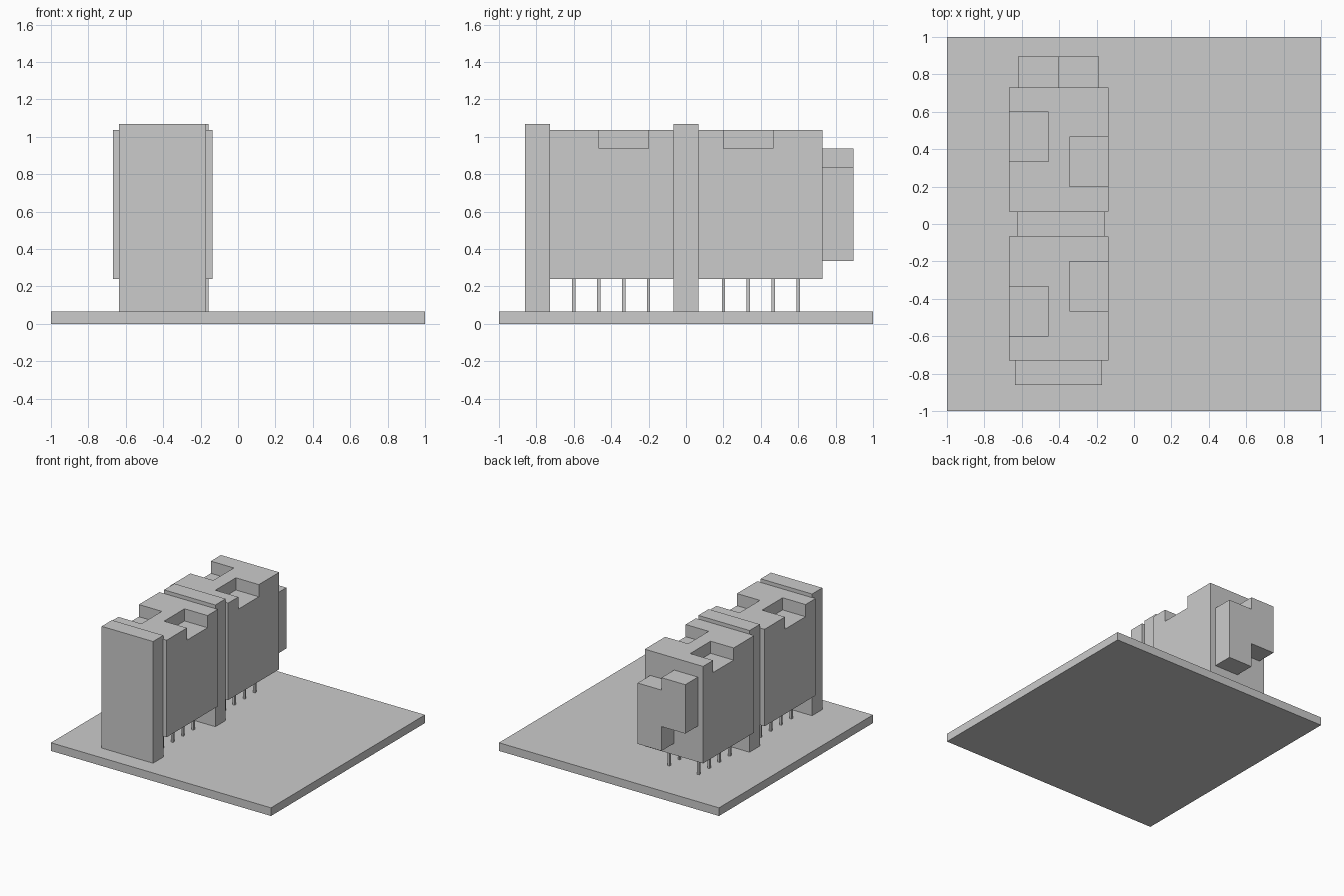
import bpy

cube = bpy.data.objects.get("Cube")
if cube:
    bpy.data.objects.remove(cube, do_unlink=True)

BASE_TOP = 0.067
AXIS = -0.402        # x of the row of housings
BODY_Z = (0.24, 1.037)
HALF_WIDTH = 0.265


def box(name, x, y, z):
    """Axis-aligned box from (min, max) ranges."""
    spans = (x, y, z)
    bpy.ops.mesh.primitive_cube_add(size=1, location=[sum(s) / 2 for s in spans])
    obj = bpy.context.object
    obj.name = obj.data.name = name
    obj.scale = [s[1] - s[0] for s in spans]
    bpy.ops.object.transform_apply(location=False, rotation=False, scale=True)
    return obj


def around(centre, half):
    return (centre - half, centre + half)


def cut(target, cutter):
    cutter.hide_render = True
    mod = target.modifiers.new("notch", 'BOOLEAN')
    mod.operation = 'DIFFERENCE'
    mod.solver = 'EXACT'
    mod.object = cutter
    bpy.context.view_layer.objects.active = target
    bpy.ops.object.modifier_apply(modifier=mod.name)
    bpy.data.objects.remove(cutter, do_unlink=True)


# Ground plate
box("base_plate", (-1, 1), (-1, 1), (0, BASE_TOP))

# Upright panels in front of and between the housings
box("front_panel", (-0.637, -0.17), (-0.86, -0.727), (BASE_TOP, 1.067))
box("middle_panel", (-0.625, -0.159), (-0.067, 0.067), (BASE_TOP, 1.067))

# Two housings, mirrored front to back, with staggered notches and pins
for label, side in (("front", -1), ("back", 1)):
    centre = side * 0.4
    body = box(label + "_housing", around(AXIS, HALF_WIDTH),
               sorted((side * 0.067, side * 0.731)), BODY_Z)
    for x_side in (-1, 1):
        xs = sorted((AXIS + x_side * 0.056, AXIS + x_side * 0.4))
        notch_y = centre - side * x_side * 0.067
        cut(body, box("notch_cutter", xs, around(notch_y, 0.133), (0.937, 1.2)))

        row = "left" if x_side > 0 else "right"
        for i in range(4):
            pin_y = centre + (i - 1.5) * 0.133
            box(f"{label}_{row}_pin_{i + 1}", around(AXIS + x_side * 0.135, 0.009),
                around(pin_y, 0.009), (BASE_TOP, BODY_Z[0]))

# Stepped block on the rear face
box("rear_block_right", (-0.62, -0.404), (0.731, 0.895), (0.535, 0.937))
box("rear_block_left", (-0.404, -0.187), (0.731, 0.895), (0.335, 0.835))
